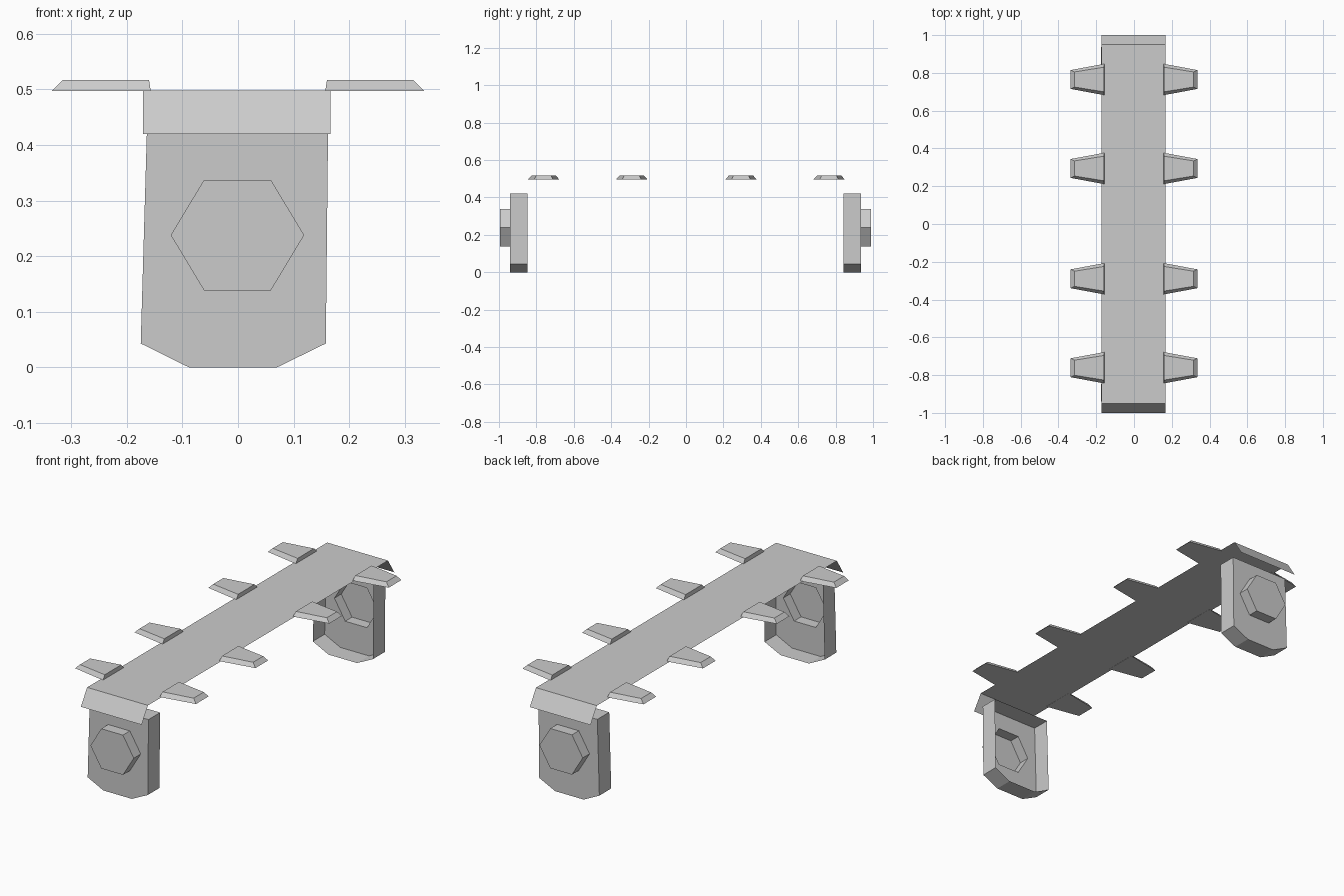
import bpy, math

if "Cube" in bpy.data.objects:
    bpy.data.objects.remove(bpy.data.objects["Cube"])


def make(name, verts, faces):
    me = bpy.data.meshes.new(name)
    me.from_pydata(verts, [], faces)
    me.update()
    ob = bpy.data.objects.new(name, me)
    bpy.context.collection.objects.link(ob)
    return ob


def ring_quads(a, b, n, flip=False):
    """Quads joining two rings of n points starting at indices a and b."""
    qs = [(a + i, a + (i + 1) % n, b + (i + 1) % n, b + i) for i in range(n)]
    return [q[::-1] for q in qs] if flip else qs


# Thin top plate with folded-down end flaps
strip = [(-1.0, 0.42), (-0.95, 0.498), (0.95, 0.498), (1.0, 0.42)]
verts = [(x, y, z) for y, z in strip for x in (-0.171, 0.166)]
make("top_plate", verts, [(2 * i, 2 * i + 1, 2 * i + 3, 2 * i + 2) for i in range(3)])

# End blocks: shells open on the inner side, with a hollow hexagonal boss
profile = [(0.158, 0.043), (0.162, 0.422), (-0.164, 0.422),
           (-0.175, 0.043), (-0.088, 0.0), (0.07, 0.0)]
hexagon = [(-0.001 + 0.12 * math.cos(math.radians(60 * i)),
            0.238 + 0.115 * math.sin(math.radians(60 * i))) for i in range(6)]


def end_block(name, s, inner, outer, cap):
    verts = []
    for pts, y in ((profile, inner), (profile, outer), (hexagon, outer), (hexagon, cap)):
        verts += [(x, s * y, z) for x, z in pts]
    flip = s > 0
    faces = []
    for k in range(3):
        faces += ring_quads(6 * k, 6 * k + 6, 6, flip)
    end = tuple(range(18, 24))
    faces.append(end[::-1] if flip else end)
    make(name, verts, faces)


end_block("front_block", -1, 0.848, 0.94, 0.995)
end_block("back_block", 1, 0.842, 0.936, 0.99)


# Tapered side teeth
def tooth(name, s, cy):
    low = [(0.157, -0.083), (0.335, -0.05), (0.335, 0.05), (0.157, 0.083)]
    top = [(0.16, -0.065), (0.315, -0.04), (0.315, 0.04), (0.16, 0.065)]
    verts = [(s * x, cy + y, z) for pts, z in ((low, 0.497), (top, 0.517)) for x, y in pts]
    faces = [(3, 2, 1, 0), (4, 5, 6, 7)] + ring_quads(0, 4, 4)
    if s < 0:
        faces = [f[::-1] for f in faces]
    make(name, verts, faces)


for i, cy in enumerate((-0.761, -0.29, 0.294, 0.765)):
    tooth(f"right_tooth_{i + 1}", 1, cy)
    tooth(f"left_tooth_{i + 1}", -1, cy)
